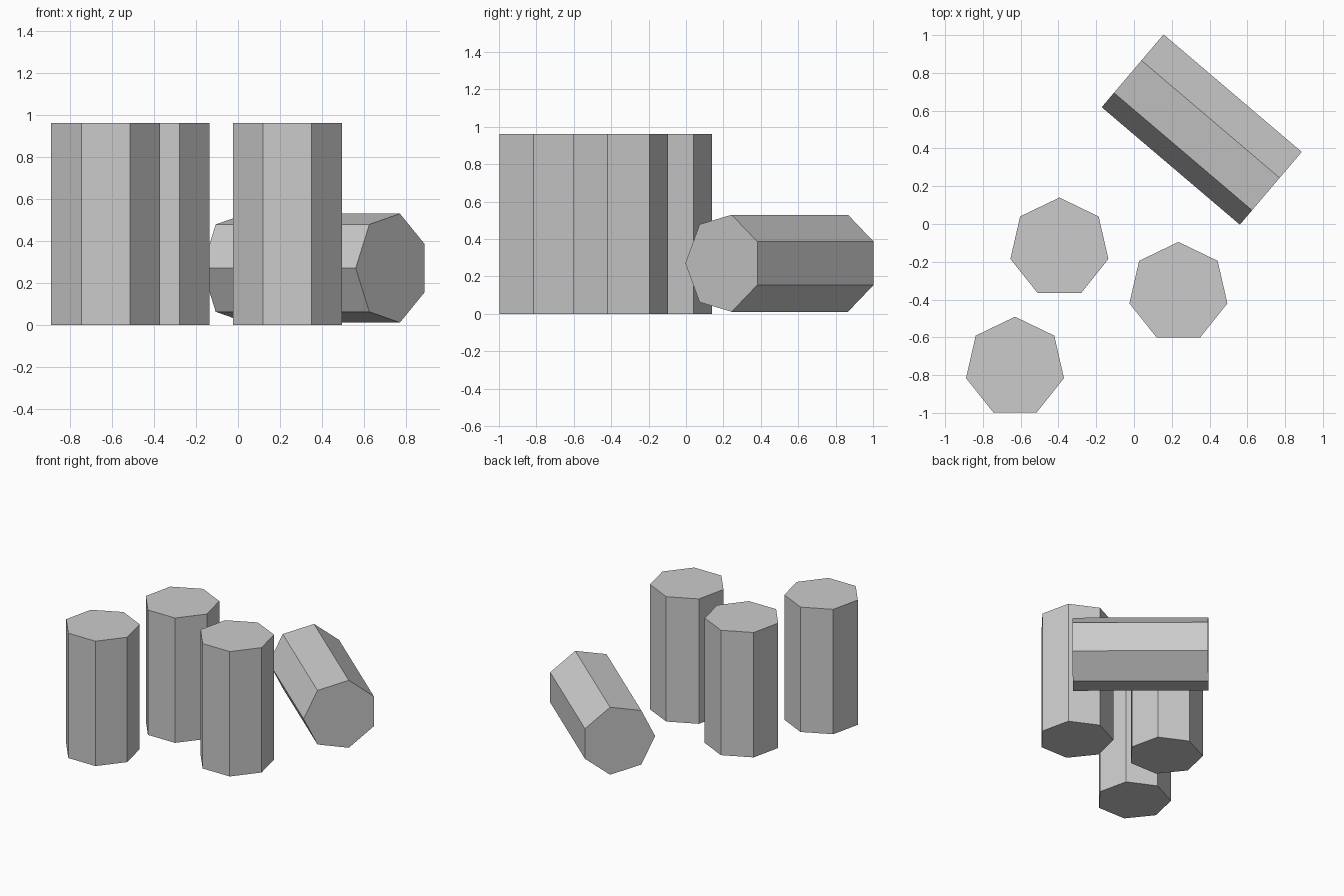
import bpy, bmesh, math
from mathutils import Matrix, Vector

if "Cube" in bpy.data.objects:
    bpy.data.objects.remove(bpy.data.objects["Cube"], do_unlink=True)

RADIUS, HEIGHT, SIDES = 0.266, 0.96, 7

grey = bpy.data.materials.new("plain_grey")
grey.use_nodes = True
color = (0.6, 0.6, 0.6, 1)
grey.diffuse_color = color
grey.node_tree.nodes["Principled BSDF"].inputs["Base Color"].default_value = color


def prism(name, matrix):
    """Seven-sided column along local z, one corner pointing to local +y."""
    bm = bmesh.new()
    angles = [math.pi / 2 + math.tau * i / SIDES for i in range(SIDES)]
    ring = [bm.verts.new((RADIUS * math.cos(a), RADIUS * math.sin(a), -HEIGHT / 2))
            for a in angles]
    base = bm.faces.new(ring)
    top = bmesh.ops.extrude_face_region(bm, geom=[base], use_keep_orig=True)["geom"]
    top_verts = [g for g in top if isinstance(g, bmesh.types.BMVert)]
    bmesh.ops.translate(bm, verts=top_verts, vec=(0, 0, HEIGHT))
    bmesh.ops.recalc_face_normals(bm, faces=bm.faces)
    mesh = bpy.data.meshes.new(name)
    bm.to_mesh(mesh)
    bm.free()
    mesh.materials.append(grey)
    obj = bpy.data.objects.new(name, mesh)
    obj.matrix_world = matrix
    bpy.context.collection.objects.link(obj)


# Standing columns
for name, x, y in (("back_column", -0.395, -0.126),
                   ("left_column", 0.235, -0.361),
                   ("front_column", -0.63, -0.757)):
    prism(name, Matrix.Translation((x, y, HEIGHT / 2)))

# Fallen column: axis level, corner pointing sideways
axis = Vector((0.762, -0.648, 0)).normalized()
corner = Vector((axis.y, -axis.x, 0))
turn = Matrix((corner.cross(axis), corner, axis)).transposed().to_4x4()
prism("fallen_column", Matrix.Translation((0.367, 0.51, 0.27)) @ turn)
